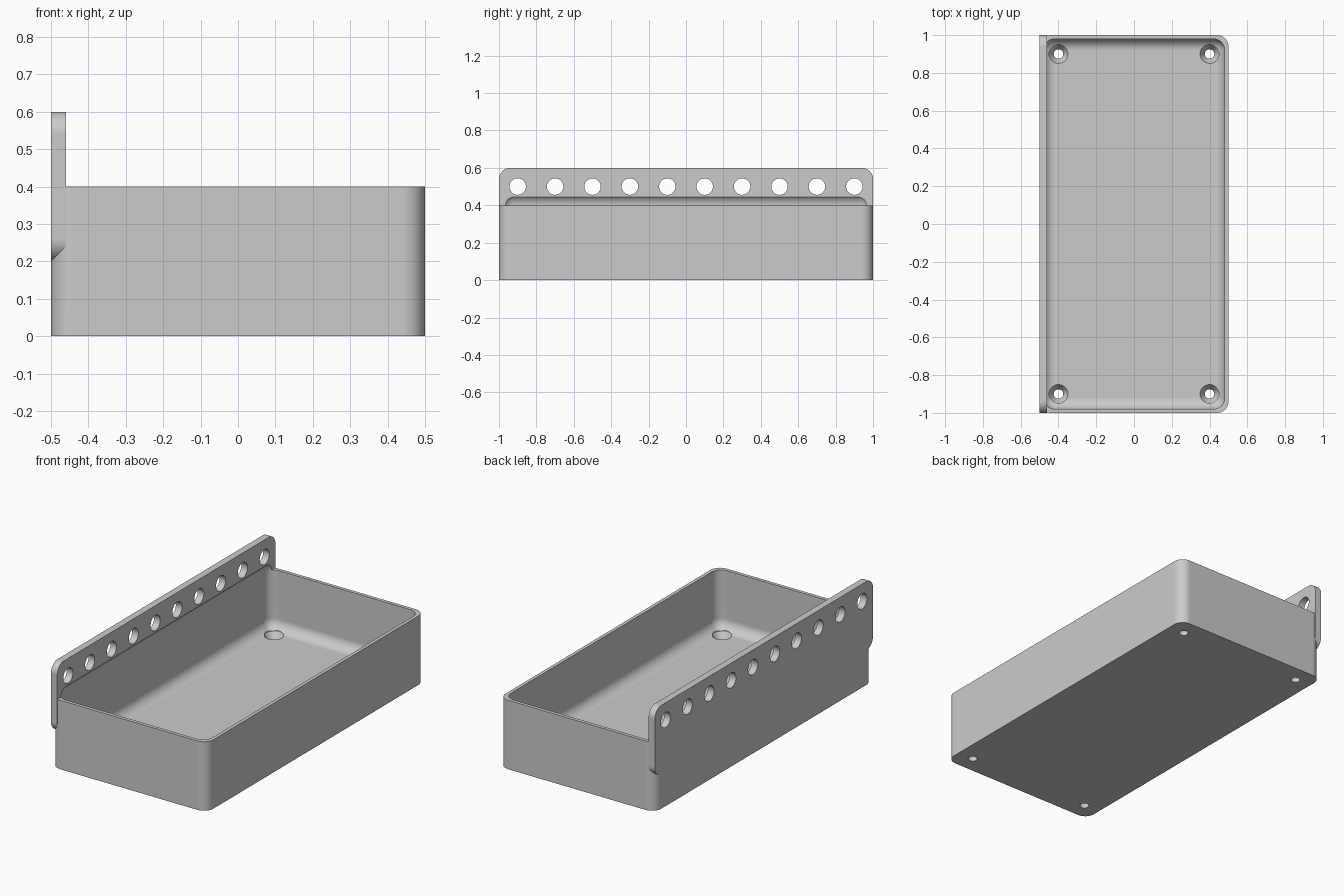
import bpy, bmesh, math
from mathutils import Matrix, Vector

if "Cube" in bpy.data.objects:
    bpy.data.objects.remove(bpy.data.objects["Cube"], do_unlink=True)

RADIUS = 0.06   # shared corner radius
WALL = 0.02     # wall thickness
FLOOR = 0.06    # floor height

grey = bpy.data.materials.new("plain grey")
grey.use_nodes = True
colour = (0.6, 0.6, 0.6, 1)
grey.diffuse_color = colour
grey.node_tree.nodes["Principled BSDF"].inputs["Base Color"].default_value = colour


def make_object(name, bm):
    bmesh.ops.recalc_face_normals(bm, faces=bm.faces)
    mesh = bpy.data.meshes.new(name)
    bm.to_mesh(mesh)
    bm.free()
    mesh.materials.append(grey)
    obj = bpy.data.objects.new(name, mesh)
    bpy.context.collection.objects.link(obj)
    return obj


def rounded_box(name, low, high, axis=None):
    """Box with rounded edges: those along one axis, or all of them."""
    low, high = Vector(low), Vector(high)
    bm = bmesh.new()
    bmesh.ops.create_cube(bm, size=1)
    bmesh.ops.scale(bm, vec=high - low, verts=bm.verts)
    bmesh.ops.translate(bm, vec=(low + high) / 2, verts=bm.verts)
    edges = [e for e in bm.edges if axis is None
             or abs((e.verts[0].co - e.verts[1].co).normalized()[axis]) > 0.9]
    bmesh.ops.bevel(bm, geom=edges, offset=RADIUS, segments=10, profile=0.5,
                    affect='EDGES', clamp_overlap=True)
    return make_object(name, bm)


def combine(target, other, operation):
    mod = target.modifiers.new(other.name, 'BOOLEAN')
    mod.object, mod.operation, mod.solver = other, operation, 'EXACT'
    bpy.context.view_layer.objects.active = target
    bpy.ops.object.modifier_apply(modifier=mod.name)
    bpy.data.objects.remove(other, do_unlink=True)


# Tray body and the hanging flange on its right wall
tray = rounded_box("tray", (-0.5, -1, 0), (0.5, 1, 0.4), axis=2)
flange = rounded_box("flange", (-0.5, -1, 0.2), (-0.46, 1, 0.6), axis=0)
combine(tray, flange, 'UNION')

# Hollow with filleted floor, undercutting the flange slightly
hollow = rounded_box("hollow", (-0.5 + WALL, -1 + WALL, FLOOR),
                     (0.5 - WALL, 1 - WALL, 0.4 + FLOOR))
combine(tray, hollow, 'DIFFERENCE')

# Row of round holes along the flange
bm = bmesh.new()
for i in range(10):
    place = Matrix.Translation((-0.48, -0.9 + 0.2 * i, 0.5)) @ Matrix.Rotation(math.pi / 2, 4, 'Y')
    bmesh.ops.create_cone(bm, cap_ends=True, segments=48, radius1=0.044,
                          radius2=0.044, depth=0.2, matrix=place)
combine(tray, make_object("flange_holes", bm), 'DIFFERENCE')

# Countersunk screw holes in the floor corners
profile = [(0, -0.05), (0.025, -0.05), (0.025, 0.02), (0.05, FLOOR), (0.05, 0.14), (0, 0.14)]
bm = bmesh.new()
for x in (-0.4, 0.4):
    for y in (-0.9, 0.9):
        verts = [bm.verts.new((x + r, y, z)) for r, z in profile]
        edges = [bm.edges.new(pair) for pair in zip(verts, verts[1:])]
        bmesh.ops.spin(bm, geom=verts + edges, cent=(x, y, 0), axis=(0, 0, 1),
                       angle=math.tau, steps=40)
bmesh.ops.remove_doubles(bm, verts=bm.verts, dist=0.0005)
combine(tray, make_object("screw_holes", bm), 'DIFFERENCE')

# Smooth fillets, flat walls
bpy.ops.object.select_all(action='DESELECT')
tray.select_set(True)
bpy.context.view_layer.objects.active = tray
bpy.ops.object.shade_smooth_by_angle(angle=math.radians(25))
normals = tray.modifiers.new("weighted_normals", 'WEIGHTED_NORMAL')
normals.keep_sharp = True
